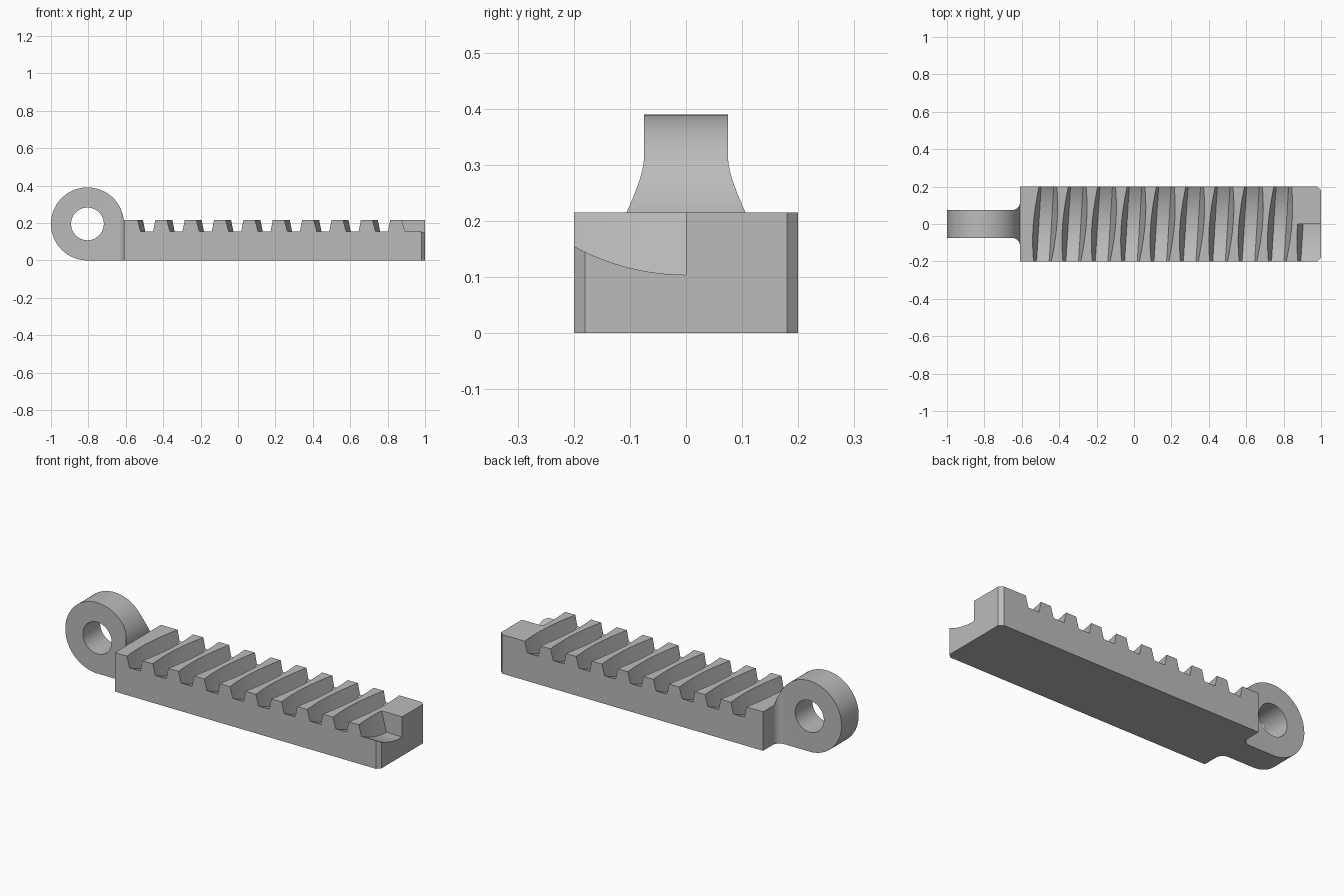
import bpy
import bmesh
from math import sin, cos, pi, radians

cube = bpy.data.objects.get("Cube")
if cube:
    bpy.data.objects.remove(cube, do_unlink=True)

# One grey for the whole casting
GREY = (0.5, 0.5, 0.5, 1)
grey = bpy.data.materials.new("plain_grey")
grey.use_nodes = True
grey.diffuse_color = GREY
grey.node_tree.nodes["Principled BSDF"].inputs["Base Color"].default_value = GREY

# Bar and thread dimensions
LEFT, RIGHT, HALF_Y, TOP, CHAMFER = -0.61, 1.0, 0.2, 0.215, 0.02
AXIS_Z, ROOT_R, INNER_R = 0.521, 0.417, 0.27
PITCH, FIRST, GROOVES = 0.157, -0.475, 10
ROOT_HALF, FLANK = 0.0335, 0.268
# Eye dimensions
EYE_X, EYE_R, HOLE_R, EYE_HALF, FILLET = -0.805, 0.195, 0.0875, 0.075, 0.04


def finish(name, bm):
    bmesh.ops.recalc_face_normals(bm, faces=bm.faces)
    mesh = bpy.data.meshes.new(name)
    bm.to_mesh(mesh)
    bm.free()
    mesh.materials.append(grey)
    obj = bpy.data.objects.new(name, mesh)
    bpy.context.collection.objects.link(obj)
    return obj


def extrude(name, points, direction):
    bm = bmesh.new()
    face = bm.faces.new([bm.verts.new(p) for p in points])
    new = bmesh.ops.extrude_face_region(bm, geom=[face])["geom"]
    bmesh.ops.translate(bm, vec=direction,
                        verts=[v for v in new if isinstance(v, bmesh.types.BMVert)])
    return finish(name, bm)


def apply_boolean(obj, tool, operation):
    mod = obj.modifiers.new(operation.lower(), "BOOLEAN")
    mod.operation, mod.solver, mod.object = operation, "EXACT", tool
    bpy.ops.object.select_all(action="DESELECT")
    bpy.context.view_layer.objects.active = obj
    obj.select_set(True)
    bpy.ops.object.modifier_apply(modifier=mod.name)
    bpy.data.objects.remove(tool, do_unlink=True)


def arc(cx, cy, r, start, end, steps):
    angles = [radians(start + (end - start) * i / steps) for i in range(steps + 1)]
    return [(cx + r * cos(a), cy + r * sin(a)) for a in angles]


def add_groove(bm, centre, start, end, open_end=None, steps=28):
    """Sweep a trapezoid tooth space along a helix about the x axis."""
    rings = []
    for i in range(steps + 1):
        a = radians(start + (end - start) * i / steps)
        x = centre + PITCH * a / (2 * pi)
        inner_half = ROOT_HALF + FLANK * (ROOT_R - INNER_R)
        section = [(x - inner_half, INNER_R), (x - ROOT_HALF, ROOT_R),
                   (open_end or x + ROOT_HALF, ROOT_R),
                   (open_end or x + inner_half, INNER_R)]
        rings.append([bm.verts.new((sx, r * sin(a), AXIS_Z - r * cos(a)))
                      for sx, r in section])
    for p, q in zip(rings, rings[1:]):
        for k in range(4):
            n = (k + 1) % 4
            bm.faces.new((p[k], p[n], q[n], q[k]))
    bm.faces.new(rings[0])
    bm.faces.new(rings[-1])


# Bar with chamfered far corners
plan = [(LEFT, -HALF_Y), (RIGHT - CHAMFER, -HALF_Y), (RIGHT, -HALF_Y + CHAMFER),
        (RIGHT, HALF_Y - CHAMFER), (RIGHT - CHAMFER, HALF_Y), (LEFT, HALF_Y)]
bar = extrude("toothed_bar", [(x, y, 0) for x, y in plan], (0, 0, TOP))

# Helical tooth spaces, the last one half length and open to the bar's end
bm = bmesh.new()
for i in range(GROOVES - 1):
    add_groove(bm, FIRST + i * PITCH, -42, 42)
add_groove(bm, FIRST + (GROOVES - 1) * PITCH, -42, 0, RIGHT + 0.1)
apply_boolean(bar, finish("groove_cutter", bm), "DIFFERENCE")

# Eye: round side profile with a flat foot running into the bar
side = arc(EYE_X, EYE_R, EYE_R, 0, 270, 72) + [(LEFT, 0)]
eye = extrude("pivot_eye", [(x, -0.15, z) for x, z in side], (0, 0.3, 0))

# Plan outline with a concave fillet on each side of the neck
curve = arc(LEFT - FILLET, EYE_HALF + FILLET, FILLET, -90, 0, 12)
outline = [(-1.1, EYE_HALF)] + curve
outline += [(x, -y) for x, y in reversed(outline)]
neck = extrude("neck_shape", [(x, y, -0.1) for x, y in outline], (0, 0, 0.6))
apply_boolean(eye, neck, "INTERSECT")

# Pivot hole
hole = arc(EYE_X, EYE_R, HOLE_R, 0, 355, 71)
cutter = extrude("hole_cutter", [(x, -0.3, z) for x, z in hole], (0, 0.6, 0))
apply_boolean(eye, cutter, "DIFFERENCE")

# Smooth curved surfaces, keep the edges crisp
bpy.ops.object.select_all(action="DESELECT")
for obj in (bar, eye):
    obj.select_set(True)
bpy.context.view_layer.objects.active = bar
bpy.ops.object.shade_smooth_by_angle(angle=radians(20))
